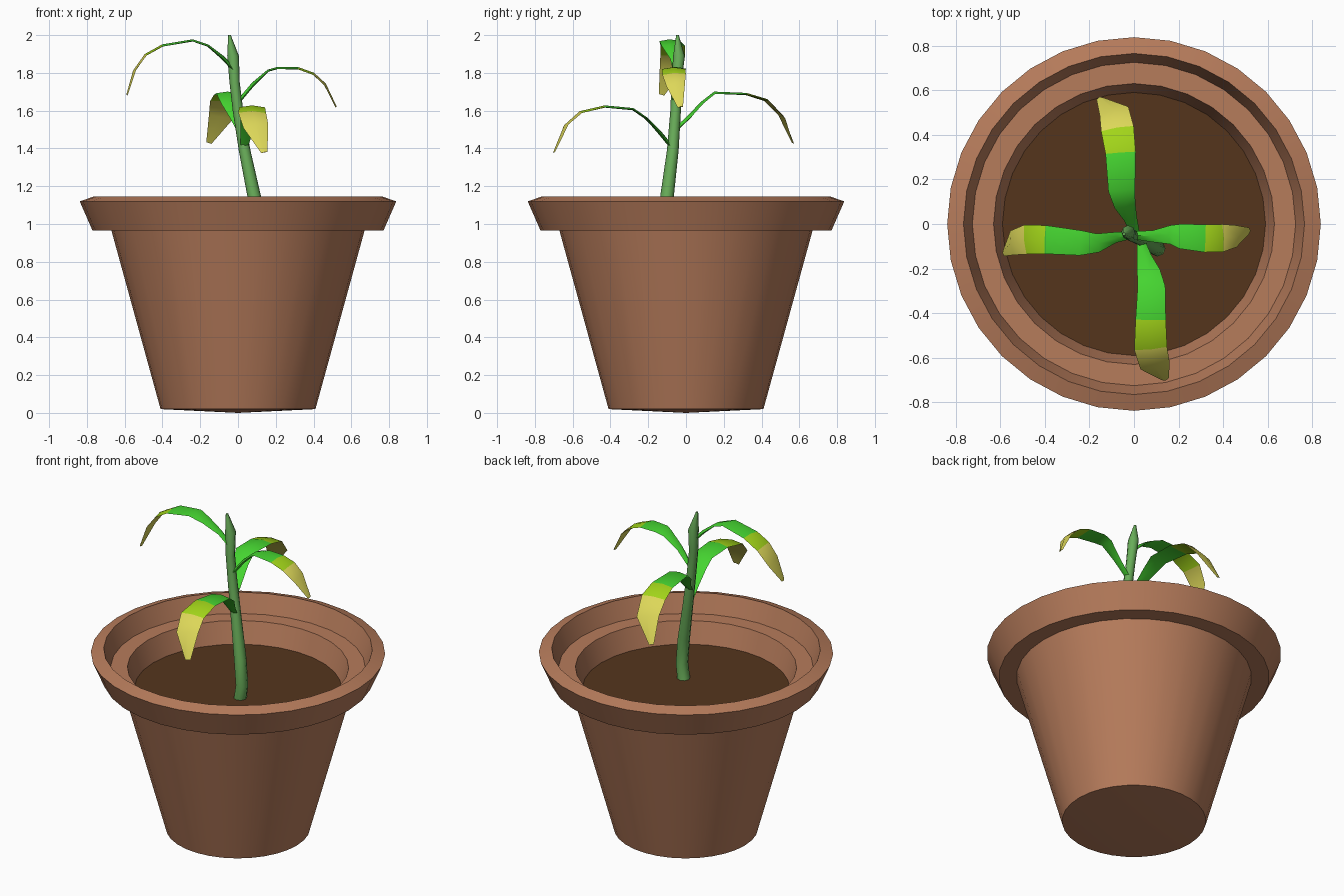
import bpy, bmesh, math
from mathutils import Vector

if "Cube" in bpy.data.objects:
    bpy.data.objects.remove(bpy.data.objects["Cube"])


def material(name, color):
    m = bpy.data.materials.new(name)
    m.diffuse_color = (*color, 1)
    m.use_nodes = True
    m.node_tree.nodes["Principled BSDF"].inputs["Base Color"].default_value = m.diffuse_color
    return m


CLAY = material("terracotta", (0.47, 0.20, 0.105))
SOIL = material("soil", (0.09, 0.036, 0.012))
STEM = material("stem_green", (0.14, 0.42, 0.10))
GREEN = material("leaf_green", (0.06, 0.66, 0.03))
LIME = material("leaf_lime", (0.36, 0.66, 0.01))
YELLOW = material("leaf_yellow", (0.72, 0.68, 0.10))


def finish(bm, name, mats, angle=35):
    bmesh.ops.recalc_face_normals(bm, faces=bm.faces)
    mesh = bpy.data.meshes.new(name)
    bm.to_mesh(mesh)
    bm.free()
    for m in mats:
        mesh.materials.append(m)
    ob = bpy.data.objects.new(name, mesh)
    bpy.context.collection.objects.link(ob)
    bpy.ops.object.select_all(action='DESELECT')
    ob.select_set(True)
    bpy.context.view_layer.objects.active = ob
    bpy.ops.object.shade_smooth_by_angle(angle=math.radians(angle))
    return ob


def skin(bm, rings, mat_of=lambda i: 0):
    """Join consecutive closed vertex rings with quads."""
    for i, (a, b) in enumerate(zip(rings, rings[1:])):
        n = len(a)
        for j in range(n):
            k = (j + 1) % n
            bm.faces.new((a[j], a[k], b[k], b[j])).material_index = mat_of(i)


def lathe(name, profile, mat, sides=32, cap_z=None):
    bm = bmesh.new()
    rings = [[bm.verts.new((r * math.cos(math.tau * j / sides),
                            r * math.sin(math.tau * j / sides), z))
              for j in range(sides)] for r, z in profile]
    skin(bm, rings)
    # shallow cone closing the first ring
    centre = bm.verts.new((0, 0, cap_z))
    for j in range(sides):
        bm.faces.new((centre, rings[0][(j + 1) % sides], rings[0][j]))
    return finish(bm, name, [mat], 25)


# Pot: tapered wall, flared rim, inner ledge
lathe("pot", [(0.41, 0.02), (0.67, 0.965), (0.77, 0.965), (0.838, 1.12),
              (0.765, 1.145), (0.725, 1.03), (0.63, 1.03), (0.59, 0.90)],
      CLAY, cap_z=0.0)

# Soil surface
lathe("soil", [(0.595, 0.90)], SOIL, cap_z=0.90)

# Stem: bent tapering tube (x, y, z, radius)
stem_path = [(0.085, -0.10, 0.89, 0.037), (0.105, -0.11, 0.99, 0.036),
             (0.085, -0.10, 1.15, 0.036), (0.035, -0.07, 1.39, 0.031),
             (0.0, -0.055, 1.60, 0.028), (-0.018, -0.05, 1.75, 0.027),
             (-0.026, -0.037, 1.89, 0.031), (-0.045, -0.045, 2.0, 0.007)]
bm = bmesh.new()
rings = [[bm.verts.new((x + r * math.cos(math.tau * j / 8),
                        y + r * math.sin(math.tau * j / 8), z))
          for j in range(8)] for x, y, z, r in stem_path]
skin(bm, rings)
bm.faces.new(rings[0])
bm.faces.new(rings[-1])
finish(bm, "stem", [STEM], 50)


def leaf(name, path):
    """Thin drooping blade: path of (x, y, z, half width)."""
    bm = bmesh.new()
    pts = [Vector(p[:3]) for p in path]
    n = len(pts)
    out = (pts[n // 2] - pts[0])
    side0 = Vector((-out.y, out.x, 0)).normalized()
    rings = []
    for i, p in enumerate(pts):
        w = path[i][3]
        t = (pts[min(i + 1, n - 1)] - pts[max(i - 1, 0)]).normalized()
        side = (side0 - t * side0.dot(t)).normalized()
        up = t.cross(side).normalized()
        h = 0.010 if i < 2 else 0.006 if i < n - 1 else 0.003
        ring = [side * w - up * 0.004, up * h, -side * w - up * 0.004, -up * h]
        rings.append([bm.verts.new(p + v) for v in ring])
    # green blade, lime band, yellow tip
    skin(bm, rings, lambda i: 0 if i < n - 4 else 1 if i == n - 4 else 2)
    bm.faces.new(rings[0])
    bm.faces.new(rings[-1]).material_index = 2
    finish(bm, name, [GREEN, LIME, YELLOW], 60)


leaf("leaf_left", [(-0.015, -0.05, 1.81, 0.018), (-0.08, -0.06, 1.88, 0.024),
                   (-0.16, -0.085, 1.945, 0.042), (-0.24, -0.085, 1.972, 0.056),
                   (-0.40, -0.07, 1.945, 0.064), (-0.49, -0.07, 1.895, 0.066),
                   (-0.55, -0.085, 1.81, 0.056), (-0.588, -0.13, 1.685, 0.015)])
leaf("leaf_right", [(0.0, -0.05, 1.645, 0.018), (0.08, -0.055, 1.74, 0.026),
                    (0.16, -0.048, 1.812, 0.042), (0.21, -0.055, 1.826, 0.056),
                    (0.32, -0.065, 1.824, 0.062), (0.40, -0.063, 1.795, 0.062),
                    (0.46, -0.055, 1.74, 0.050), (0.52, -0.03, 1.62, 0.014)])
leaf("leaf_back", [(0.01, -0.055, 1.50, 0.018), (-0.015, 0.02, 1.57, 0.030),
                   (-0.04, 0.08, 1.64, 0.048), (-0.055, 0.15, 1.695, 0.060),
                   (-0.06, 0.32, 1.688, 0.068), (-0.075, 0.43, 1.655, 0.074),
                   (-0.09, 0.51, 1.57, 0.068), (-0.155, 0.567, 1.43, 0.015)])
leaf("leaf_front", [(0.03, -0.07, 1.40, 0.018), (0.045, -0.14, 1.485, 0.032),
                    (0.065, -0.21, 1.56, 0.052), (0.078, -0.28, 1.608, 0.062),
                    (0.075, -0.43, 1.622, 0.068), (0.075, -0.56, 1.592, 0.074),
                    (0.095, -0.64, 1.52, 0.068), (0.14, -0.70, 1.38, 0.017)])
